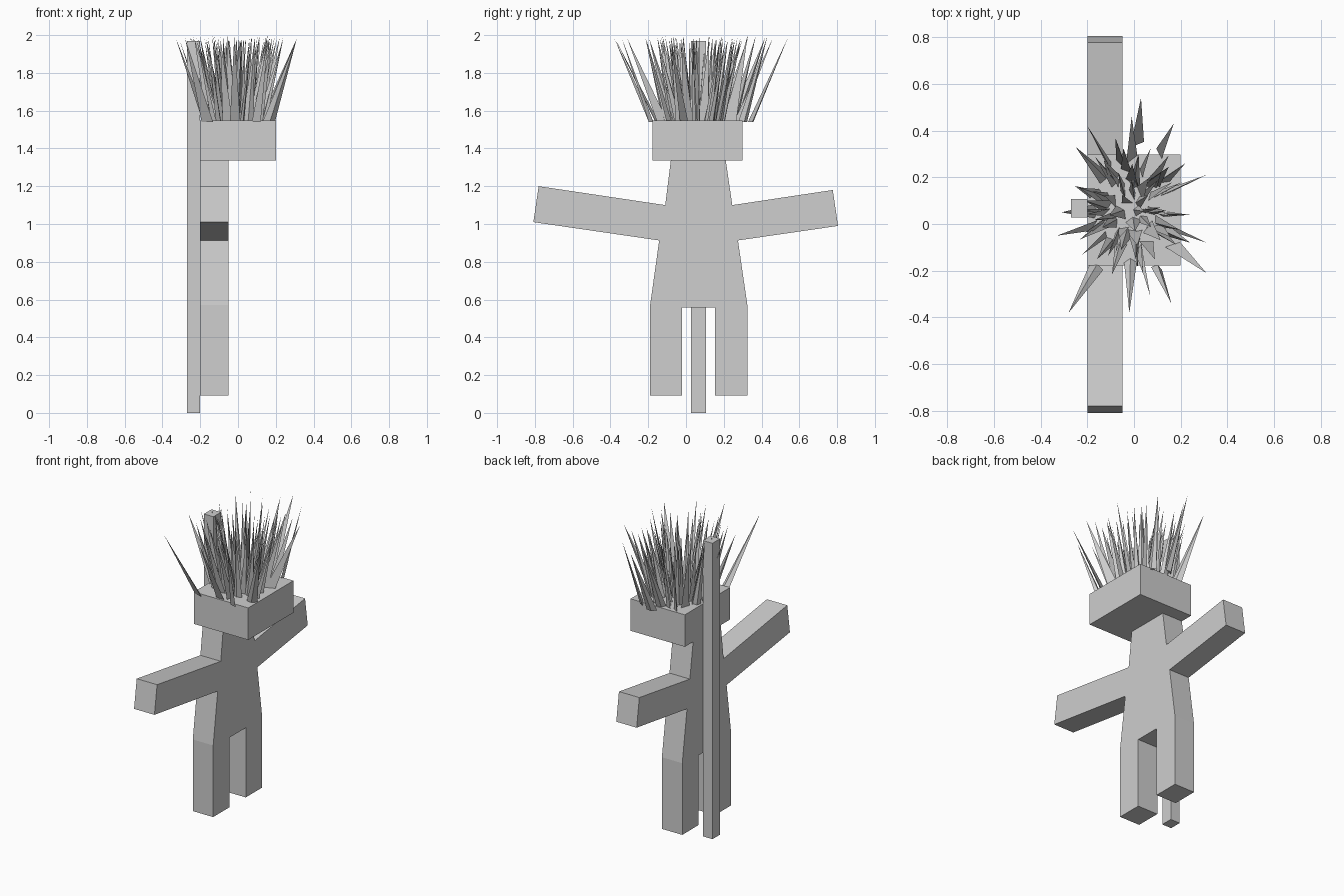
import bpy, bmesh, math, random
from mathutils import Vector

if "Cube" in bpy.data.objects:
    bpy.data.objects.remove(bpy.data.objects["Cube"], do_unlink=True)

random.seed(7)

# Single flat grey
grey = bpy.data.materials.new("plain grey")
grey.use_nodes = True
colour = (0.62, 0.62, 0.62, 1)
grey.diffuse_color = colour
grey.node_tree.nodes["Principled BSDF"].inputs["Base Color"].default_value = colour


def finish(name, bm):
    bmesh.ops.recalc_face_normals(bm, faces=bm.faces)
    mesh = bpy.data.meshes.new(name)
    bm.to_mesh(mesh)
    bm.free()
    mesh.materials.append(grey)
    obj = bpy.data.objects.new(name, mesh)
    bpy.context.collection.objects.link(obj)
    return obj


def box(name, low, high):
    low, high = Vector(low), Vector(high)
    bm = bmesh.new()
    bmesh.ops.create_cube(bm, size=1)
    bmesh.ops.scale(bm, vec=high - low, verts=bm.verts)
    bmesh.ops.translate(bm, vec=(low + high) / 2, verts=bm.verts)
    return finish(name, bm)


def slab(name, outline, x_low, x_high):
    # Extrude a y/z outline along x
    bm = bmesh.new()
    face = bm.faces.new([bm.verts.new((x_low, y, z)) for y, z in outline])
    side = bmesh.ops.extrude_face_region(bm, geom=[face])
    moved = [v for v in side["geom"] if isinstance(v, bmesh.types.BMVert)]
    bmesh.ops.translate(bm, vec=(x_high - x_low, 0, 0), verts=moved)
    return finish(name, bm)


# Body cut-out with neck, arms and legs
slab("body", [
    (-0.08, 1.34), (-0.11, 1.10), (-0.78, 1.20), (-0.808, 1.01),
    (-0.142, 0.913), (-0.19, 0.57), (-0.19, 0.093), (-0.02, 0.093),
    (-0.02, 0.557), (0.153, 0.557), (0.153, 0.093), (0.325, 0.093),
    (0.325, 0.57), (0.275, 0.913), (0.805, 0.99), (0.777, 1.18),
    (0.245, 1.10), (0.21, 1.34)], -0.2, -0.05)

# Head block and back pole
box("head", (-0.2, -0.178, 1.335), (0.2, 0.298, 1.548))
box("back_pole", (-0.27, 0.027, 0), (-0.2, 0.107, 1.97))

# Hair: long outer blades, then shorter-leaning inner ones
centre = Vector((-0.01, 0.06, 0))
tips = [(-0.33, -0.05), (-0.31, 0.05), (-0.25, 0.33), (-0.20, 0.42),
        (0.03, 0.54), (0.17, 0.43), (0.22, 0.26), (0.31, 0.21),
        (0.31, -0.08), (0.31, -0.21), (0.24, -0.08), (0.16, -0.34),
        (0.07, -0.31), (-0.02, -0.38), (-0.28, -0.38), (-0.22, -0.13),
        (-0.08, 0.37), (-0.01, 0.46)]
for i in range(52):
    angle = i * 2.4 + random.uniform(-0.3, 0.3)
    reach = 0.03 + 0.23 * math.sqrt((i + 0.5) / 52)
    tips.append((centre.x + reach * math.cos(angle),
                 centre.y + reach * 1.15 * math.sin(angle)))

bm = bmesh.new()
for x, y in tips:
    tip = Vector((x, y, random.uniform(1.975, 2.0)))
    lean = Vector((x, y, 0)) - centre
    root = centre + lean * random.uniform(0.45, 0.65)
    root.x = max(-0.17, min(0.17, root.x))
    root.z = 1.54
    turn = random.uniform(0, math.tau)
    across = Vector((math.cos(turn), math.sin(turn), 0))
    depth = Vector((-across.y, across.x, 0))
    half = random.uniform(0.022, 0.036)
    base = [bm.verts.new(root + p) for p in
            (across * half, depth * 0.018, -across * half)]
    top = bm.verts.new(tip)
    bm.faces.new(base)
    for k in range(3):
        bm.faces.new((base[k], base[(k + 1) % 3], top))
finish("hair", bm)
